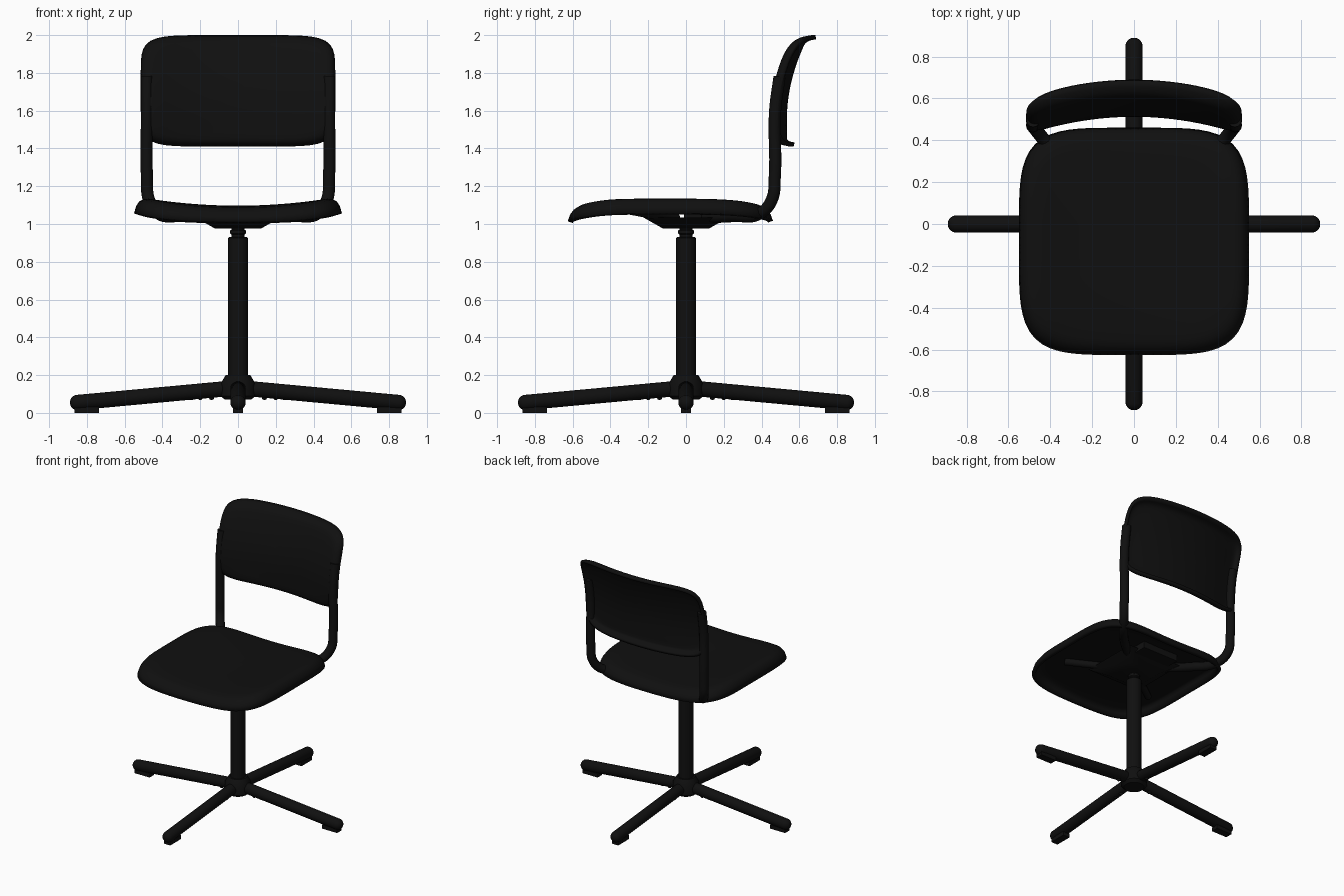
import bpy, bmesh, math
from mathutils import Matrix, Vector

if "Cube" in bpy.data.objects:
    bpy.data.objects.remove(bpy.data.objects["Cube"], do_unlink=True)

black = bpy.data.materials.new("matte black")
black.use_nodes = True
black.diffuse_color = (0.005, 0.005, 0.005, 1)
black.node_tree.nodes["Principled BSDF"].inputs["Base Color"].default_value = black.diffuse_color


def add_object(name, data):
    obj = bpy.data.objects.new(name, data)
    bpy.context.collection.objects.link(obj)
    data.materials.append(black)
    return obj


def finish(name, bm, angle=40):
    mesh = bpy.data.meshes.new(name)
    bm.to_mesh(mesh)
    bm.free()
    obj = add_object(name, mesh)
    bpy.ops.object.select_all(action='DESELECT')
    obj.select_set(True)
    bpy.context.view_layer.objects.active = obj
    bpy.ops.object.shade_smooth_by_angle(angle=math.radians(angle))
    return obj


def lathe(name, profile, steps=32):
    bm = bmesh.new()
    verts = [bm.verts.new((r, 0, z)) for r, z in profile]
    edges = [bm.edges.new(pair) for pair in zip(verts, verts[1:])]
    bmesh.ops.spin(bm, geom=verts + edges, axis=(0, 0, 1), cent=(0, 0, 0),
                   angle=math.tau, steps=steps)
    bmesh.ops.remove_doubles(bm, verts=bm.verts, dist=0.0005)
    bmesh.ops.recalc_face_normals(bm, faces=bm.faces)
    return finish(name, bm)


def capsule(name, start, end, radius):
    start, end = Vector(start), Vector(end)
    axis = end - start
    bm = bmesh.new()
    bmesh.ops.create_uvsphere(bm, u_segments=20, v_segments=11, radius=radius)
    for v in bm.verts:
        if v.co.z > 0:
            v.co.z += axis.length
    turn = axis.to_track_quat('Z', 'Y').to_matrix().to_4x4()
    bm.transform(Matrix.Translation(start) @ turn)
    return finish(name, bm)


def box(name, centre, size, angle=0):
    bm = bmesh.new()
    bmesh.ops.create_cube(bm, size=1)
    bm.transform(Matrix.Rotation(angle, 4, 'Z') @ Matrix.Translation(centre)
                 @ Matrix.Diagonal((*size, 1)))
    return finish(name, bm)


def tube(name, points, radius):
    curve = bpy.data.curves.new(name, 'CURVE')
    curve.dimensions = '3D'
    curve.bevel_depth = radius
    curve.bevel_resolution = 4
    curve.use_fill_caps = True
    spline = curve.splines.new('BEZIER')
    spline.bezier_points.add(len(points) - 1)
    for bp, co in zip(spline.bezier_points, points):
        bp.co = co
        bp.handle_left_type = bp.handle_right_type = 'AUTO'
    return add_object(name, curve)


RIM = [(0.86, 0), (0.91, 0.08), (0.95, 0.25), (0.98, 0.55), (1, 1)]


def shell(name, half_u, half_v, power, place, thickness, segments=96):
    """Rounded-square panel made of rings; place() turns u, v and rim roll into a point."""
    bm = bmesh.new()
    rings = [(0.86 * i / 8, 0) for i in range(1, 8)] + RIM
    centre = bm.verts.new(place(0, 0, 0))
    previous = None
    for scale, roll in rings:
        ring = []
        for k in range(segments):
            c, s = math.cos(math.tau * k / segments), math.sin(math.tau * k / segments)
            r = scale * (abs(c) ** power + abs(s) ** power) ** (-1 / power)
            ring.append(bm.verts.new(place(r * c * half_u, r * s * half_v, roll)))
        for k in range(segments):
            n = (k + 1) % segments
            if previous:
                bm.faces.new((previous[k], ring[k], ring[n], previous[n]))
            else:
                bm.faces.new((centre, ring[k], ring[n]))
        previous = ring
    obj = finish(name, bm, 60)
    solid = obj.modifiers.new("thickness", 'SOLIDIFY')
    solid.thickness = thickness
    solid.offset = -1
    return obj


# Seat: saddle-shaped panel with a rim rolled downwards
def seat_point(u, v, roll):
    y = v - 0.083
    side = (u / 0.55) ** 2
    z = 1.097 + 0.05 * side
    z -= 0.015 * max(0, y / 0.46) ** 2 + 0.015 * max(0, (-y - 0.3) / 0.3) ** 2
    return u, y, z - roll * (0.065 + 0.025 * side)


shell("seat", 0.55, 0.543, 4.5, seat_point, 0.028)


# Backrest: panel curved in plan, leaning back at the top, rim rolled backwards
def back_point(u, v, roll):
    z = v + 1.705
    y = 0.512 + 0.115 * (max(0, z - 1.55) / 0.45) ** 2 - 0.085 * (u / 0.515) ** 2
    return u, y + 0.058 * roll, z


shell("backrest", 0.515, 0.295, 6.5, back_point, 0.022)

# Back posts bending under the seat to the central mount
for side, word in ((1, "left"), (-1, "right")):
    path = [(0.482, 0.495, 1.78), (0.482, 0.472, 1.6), (0.482, 0.47, 1.25),
            (0.472, 0.455, 1.13), (0.42, 0.39, 1.055), (0.3, 0.25, 1.042),
            (0.1, 0.08, 1.035)]
    tube(word + "_back_post", [(side * x, y, z) for x, y, z in path], 0.032)
    # Front support arm below the seat
    tube(word + "_seat_arm", [(side * 0.08, -0.05, 1.03), (side * 0.22, -0.17, 1.05),
                              (side * 0.38, -0.3, 1.075)], 0.025)

# Tapered mount under the seat
bm = bmesh.new()
bmesh.ops.create_cone(bm, cap_ends=True, segments=4, radius1=0.17, radius2=0.32, depth=0.06)
bm.transform(Matrix.Translation((0, 0, 1.005)) @ Matrix.Rotation(math.pi / 4, 4, 'Z'))
finish("seat_mount", bm)
box("mount_plate", (0, 0.14, 1.04), (0.3, 0.3, 0.05))

# Column, gas lift neck and hub
lathe("column", [(0, 0.1), (0.053, 0.1), (0.053, 0.925), (0.047, 0.932), (0, 0.932)])
lathe("lift_neck", [(0, 0.92), (0.035, 0.92), (0.035, 0.945), (0.042, 0.95),
                    (0.042, 0.965), (0.035, 0.97), (0.035, 1.0), (0, 1.0)])
lathe("hub", [(0, 0.07), (0.07, 0.07), (0.092, 0.09), (0.092, 0.155),
              (0.065, 0.2), (0, 0.2)])

# Four sloping legs with foot pads and underside studs
for i, word in enumerate(("left", "back", "right", "front")):
    angle = i * math.pi / 2
    c, s = math.cos(angle), math.sin(angle)
    capsule(word + "_leg", (0.04 * c, 0.04 * s, 0.13), (0.849 * c, 0.849 * s, 0.055), 0.041)
    box(word + "_foot_pad", (0.8, 0, 0.015), (0.13, 0.055, 0.03), angle)
    for j, reach in enumerate((0.14, 0.2, 0.245)):
        capsule(f"{word}_leg_stud_{j}", (reach * c, reach * s, 0.082),
                (reach * c, reach * s, 0.1), 0.014)
